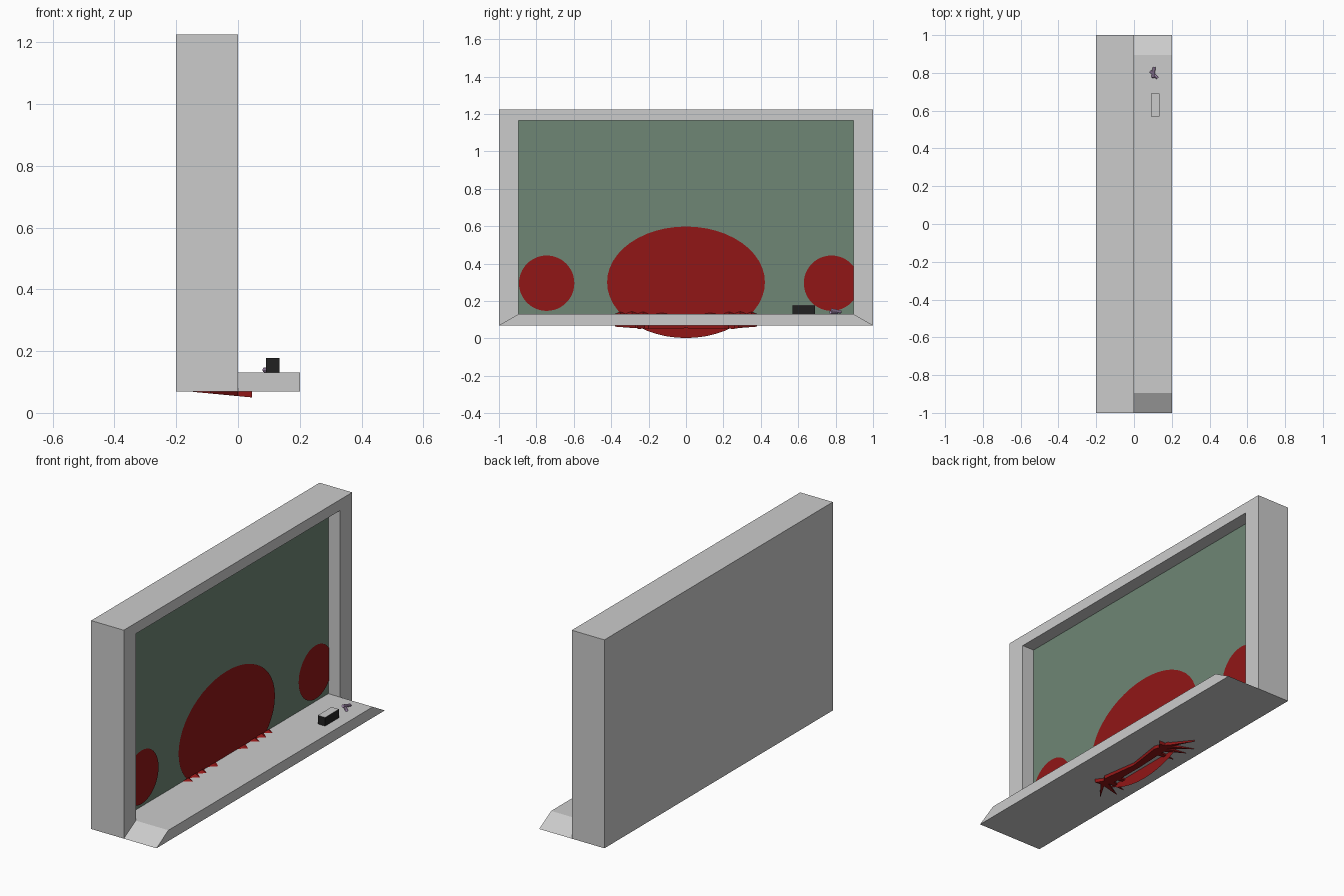
import bpy, bmesh, math
from mathutils import Vector

if "Cube" in bpy.data.objects:
    bpy.data.objects.remove(bpy.data.objects["Cube"])


def material(name, rgb):
    m = bpy.data.materials.new(name)
    m.diffuse_color = (*rgb, 1)
    m.use_nodes = True
    m.node_tree.nodes["Principled BSDF"].inputs["Base Color"].default_value = m.diffuse_color
    return m


GREEN = material("board_green", (0.156, 0.238, 0.178))
RED = material("splatter_red", (0.283, 0.008, 0.008))
BLACK = material("eraser_black", (0.015, 0.015, 0.015))
LILAC = material("chalk_lilac", (0.6, 0.42, 0.7))


def finish(name, bm, mat=None):
    bmesh.ops.recalc_face_normals(bm, faces=bm.faces[:])
    me = bpy.data.meshes.new(name)
    bm.to_mesh(me)
    bm.free()
    ob = bpy.data.objects.new(name, me)
    bpy.context.collection.objects.link(ob)
    if mat:
        me.materials.append(mat)
    return ob


def box(name, lo, hi, mat=None):
    bm = bmesh.new()
    bmesh.ops.create_cube(bm, size=1)
    lo, hi = Vector(lo), Vector(hi)
    for v in bm.verts:
        v.co = Vector(((lo[i] + hi[i]) / 2 + v.co[i] * (hi[i] - lo[i]) for i in range(3)))
    return finish(name, bm, mat)


# frame: outer box with recessed opening; bottom rail pulled forward as chalk tray
REC = -0.075


def ring(bm, x, hy, z0, z1):
    return [bm.verts.new((x, y, z)) for y, z in ((-hy, z0), (hy, z0), (hy, z1), (-hy, z1))]


bm = bmesh.new()
loops = [ring(bm, -0.2, 1, 0.07, 1.225), ring(bm, 0, 1, 0.07, 1.225),
         ring(bm, 0, 0.895, 0.13, 1.165), ring(bm, REC, 0.895, 0.13, 1.165)]
rail = None
for n, (a, b) in enumerate(zip(loops, loops[1:])):
    for i in range(4):
        j = (i + 1) % 4
        f = bm.faces.new((a[i], a[j], b[j], b[i]))
        if n == 1 and i == 0:
            rail = f
bm.faces.new(loops[0])
bm.faces.new(loops[-1])
out = bmesh.ops.extrude_face_region(bm, geom=[rail])
bmesh.ops.delete(bm, geom=[rail], context='FACES_ONLY')
for v in out["geom"]:
    if isinstance(v, bmesh.types.BMVert):
        v.co.x += 0.2
finish("frame_and_tray", bm)

# writing surface
box("board", (REC - 0.01, -0.895, 0.13), (REC + 0.002, 0.895, 1.165), GREEN)


# flat round splatters on the board
def disc(name, y, z, ry, rz, x, seg=48):
    bm = bmesh.new()
    vs = []
    for i in range(seg):
        a = 2 * math.pi * i / seg
        vs.append(bm.verts.new((x, y + ry * math.cos(a), z + rz * math.sin(a))))
    bm.faces.new(vs)
    ob = finish(name, bm, RED)
    if ob.data.polygons[0].normal.x < 0:
        ob.data.flip_normals()


disc("splatter_large", 0, 0.3, 0.422, 0.298, REC + 0.006)
disc("splatter_left", -0.745, 0.295, 0.148, 0.148, REC + 0.006)
disc("splatter_right", 0.778, 0.295, 0.148, 0.148, REC + 0.006)


# jagged drip under the tray: tilted band with spikes running backwards
def under(x):
    return 0.05 + (0.045 - x) * 0.095


bm = bmesh.new()


def spike(points):
    low = [bm.verts.new((x, y, under(x))) for x, y in points]
    top = [bm.verts.new((x, y, 0.075)) for x, y in points]
    bm.faces.new(low)
    bm.faces.new(top)
    for i in range(len(low)):
        j = (i + 1) % len(low)
        bm.faces.new((low[i], low[j], top[j], top[i]))


spike([(-0.01, -0.27), (0.03, -0.2), (0.0, 0.0), (0.03, 0.2), (0.0, 0.28),
       (-0.03, 0.2), (-0.04, 0.0), (-0.04, -0.2)])
for s in (-1, 1):
    for root, tip, x in ((0.25, 0.38, -0.09), (0.24, 0.31, -0.145),
                         (0.21, 0.25, -0.14), (0.17, 0.16, -0.13)):
        spike([(0.0, s * (root - 0.02)), (0.0, s * (root + 0.02)), (x, s * tip)])
    spike([(0.0, s * 0.2), (0.0, s * 0.26), (0.045, s * 0.26)])
finish("drip_under_tray", bm, RED)

# small jagged drops where the splatter meets the tray
bm = bmesh.new()
for s in (-1, 1):
    for y, w, h in ((0.35, 0.03, 0.012), (0.29, 0.04, 0.014), (0.23, 0.035, 0.012), (0.13, 0.04, 0.006)):
        p = [bm.verts.new(c) for c in ((REC, s * (y - w), 0.13), (REC, s * (y + w), 0.13),
                                       (-0.03, s * y, 0.131), (-0.06, s * y, 0.13 + h))]
        for t in ((0, 1, 2), (0, 2, 3), (1, 2, 3), (0, 1, 3)):
            bm.faces.new([p[k] for k in t])
finish("tray_drops", bm, RED)

# eraser with grey top
box("eraser", (0.09, 0.57, 0.13), (0.135, 0.69, 0.177), BLACK)
box("eraser_top", (0.09, 0.57, 0.177), (0.135, 0.69, 0.178))


# chalk sticks
def stick(name, a, b, r=0.008):
    a, b = Vector(a), Vector(b)
    bm = bmesh.new()
    bmesh.ops.create_cone(bm, cap_ends=True, segments=10, radius1=r, radius2=r, depth=(b - a).length)
    rot = (b - a).to_track_quat('Z', 'Y')
    for v in bm.verts:
        v.co = rot @ v.co + (a + b) / 2
    finish(name, bm, LILAC)


stick("chalk_1", (0.085, 0.81, 0.139), (0.125, 0.772, 0.139))
stick("chalk_2", (0.107, 0.83, 0.14), (0.1, 0.775, 0.153))
